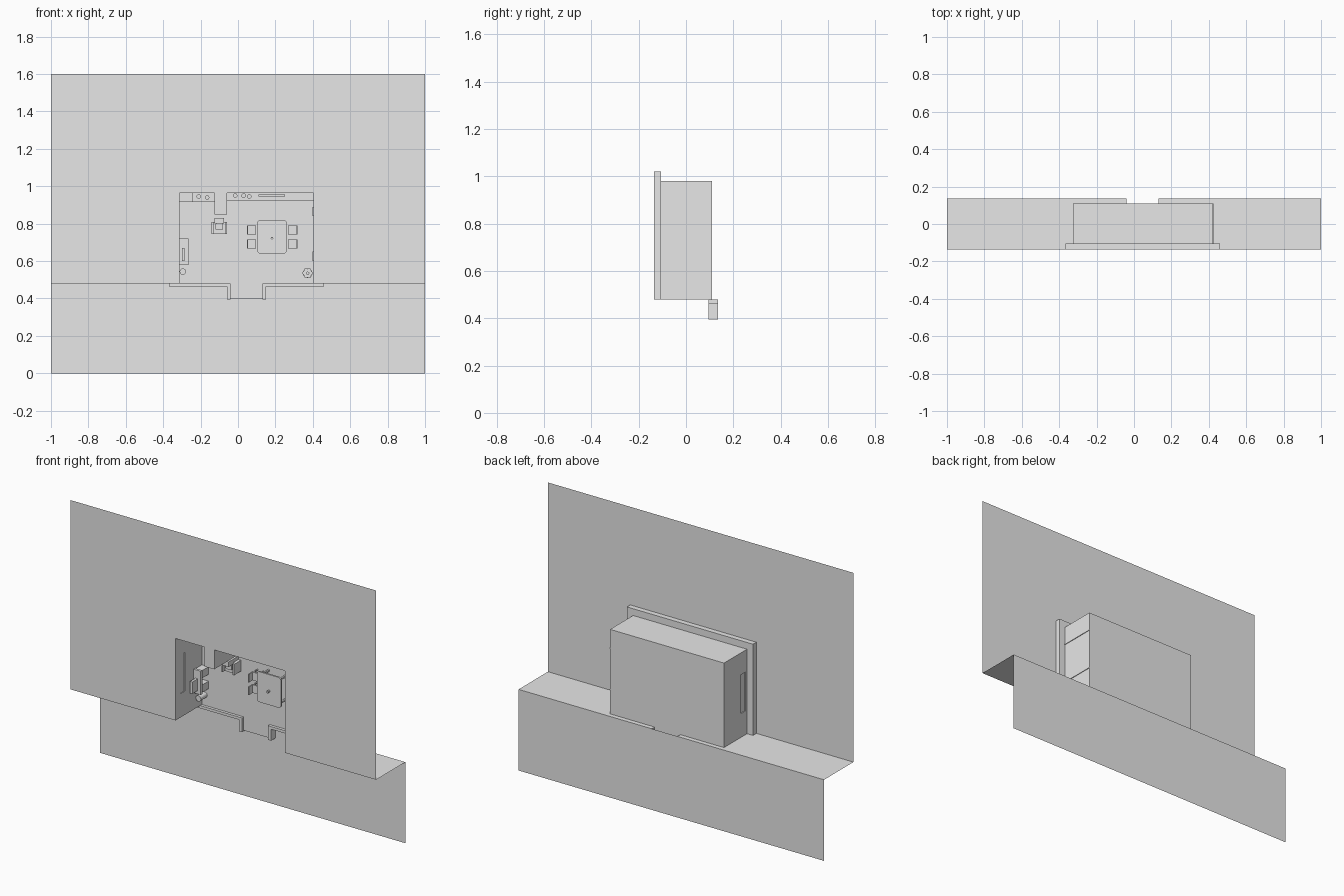
import bpy
import bmesh
from math import cos, sin, tau

cube = bpy.data.objects.get("Cube")
if cube:
    bpy.data.objects.remove(cube, do_unlink=True)

grey = bpy.data.materials.new("light grey")
grey.use_nodes = True
grey.diffuse_color = (0.8, 0.8, 0.8, 1)
grey.node_tree.nodes["Principled BSDF"].inputs["Base Color"].default_value = (0.8, 0.8, 0.8, 1)


def finish(name, bm):
    mesh = bpy.data.meshes.new(name)
    bm.to_mesh(mesh)
    bm.free()
    mesh.materials.append(grey)
    ob = bpy.data.objects.new(name, mesh)
    bpy.context.collection.objects.link(ob)
    return ob


def sheet(name, points):
    """One flat face through the points."""
    bm = bmesh.new()
    bm.faces.new([bm.verts.new(p) for p in points])
    return finish(name, bm)


def box(name, x, y, z, round_off=0):
    """Block between pairs of limits."""
    bm = bmesh.new()
    bmesh.ops.create_cube(bm, size=1)
    for v in bm.verts:
        v.co = [lo + (c + 0.5) * (hi - lo) for c, (lo, hi) in zip(v.co, (x, y, z))]
    if round_off:
        edges = [e for e in bm.edges if abs(e.verts[0].co.y - e.verts[1].co.y) > 1e-5]
        bmesh.ops.bevel(bm, geom=edges, offset=round_off, segments=3, affect='EDGES', profile=0.5)
    return finish(name, bm)


def drum(name, x, z, r, y0, y1, r2=None, sides=16):
    """Cylinder or cone standing on the floor, along y."""
    r2 = r if r2 is None else r2
    bm = bmesh.new()
    rings = [[bm.verts.new((x + q * cos(tau * i / sides), y, z + q * sin(tau * i / sides)))
              for i in range(sides)] for y, q in ((y0, r), (y1, r2))]
    for i in range(sides):
        j = (i + 1) % sides
        bm.faces.new((rings[0][i], rings[0][j], rings[1][j], rings[1][i]))
    for ring in rings:
        bm.faces.new(ring)
    bmesh.ops.recalc_face_normals(bm, faces=bm.faces)
    return finish(name, bm)


# Main levels: the room lies on its back, floor facing -y
D = 0.137            # half depth
FLOOR = 0.11
RIM = -0.105
L, R, TOP, BASE = -0.313, 0.404, 0.965, 0.48
OL, OR, OTOP = -0.326, 0.42, 0.98
PL, PR, PZ = -0.125, -0.06, 0.85    # partition
DL, DR, DZ = -0.04, 0.13, 0.4       # doorway

# Large sheets
outline = [(-1, BASE), (L, BASE), (L, TOP), (PL, TOP), (PL, PZ), (PR, PZ), (PR, TOP),
           (R, TOP), (R, BASE), (1, BASE), (1, 1.6), (-1, 1.6)]
sheet("front_sheet", [(x, -D, z) for x, z in outline])
sheet("lower_sheet", [(-1, D, 0), (1, D, 0), (1, D, BASE), (-1, D, BASE)])
for name, x0, x1, y0 in (("ledge_right", -1, OL, -D), ("ledge_left", OR, 1, -D),
                         ("ledge_back_right", OL, DL, FLOOR), ("ledge_back_left", DR, OR, FLOOR)):
    sheet(name, [(x0, y0, BASE), (x1, y0, BASE), (x1, D, BASE), (x0, D, BASE)])

# Room floor with the doorway step
floor = [(OL, BASE), (DL, BASE), (DL, DZ), (DR, DZ), (DR, BASE), (OR, BASE), (OR, OTOP), (OL, OTOP)]
sheet("room_floor", [(x, FLOOR, z) for x, z in floor])

# Room walls, the right one with a window opening
WY, WZ = (-0.09, -0.05), (0.62, 0.85)
for i, (y, z) in enumerate((((RIM, FLOOR), (BASE, WZ[0])), ((RIM, FLOOR), (WZ[1], OTOP)),
                            ((WY[1], FLOOR), WZ), ((RIM, WY[0]), WZ))):
    box(f"right_wall_{i}", (OL, L), y, z)
box("window_pane", (L - 0.008, L - 0.004), WY, WZ)
box("left_wall", (R, OR), (RIM, FLOOR), (BASE, OTOP))
box("top_wall", (L, R), (RIM, FLOOR), (TOP, OTOP))
box("partition", (PL, PR), (-D + 0.001, FLOOR), (PZ, TOP))
for z in (0.62, 0.865):
    box("left_wall_strip", (OR, OR + 0.004), (RIM, FLOOR), (z, z + 0.005))

# Collar round the front of the room
C = (-D + 0.001, RIM)
box("collar_right", (-0.365, L), C, (BASE, 1.02))
box("collar_left", (R, 0.46), C, (BASE, 1.02))
box("collar_top", (L, R), C, (TOP, 1.02))

# Low walls beside the doorway
low = (0.095, D - 0.001)
box("low_wall_right", (-0.37, -0.06), low, (0.463, 0.479))
box("low_wall_left", (0.15, 0.46), low, (0.463, 0.479))
box("door_post_right", (-0.06, DL), low, (0.395, 0.479))
box("door_post_left", (DR, 0.15), low, (0.395, 0.479))

# Dining table with four chairs
box("table_top", (0.104, 0.26), (0.03, 0.04), (0.64, 0.82), 0.015)
for x in (0.12, 0.235):
    for z in (0.655, 0.795):
        box("table_leg", (x, x + 0.01), (0.04, FLOOR), (z, z + 0.01))
drum("table_vase", 0.182, 0.722, 0.007, 0.012, 0.03, sides=8)
for side in (-1, 1):
    for z in (0.69, 0.765):
        mid = 0.182

        def span(a, b):
            return sorted((mid + side * a, mid + side * b))
        box("chair_seat", span(0.085, 0.135), (0.06, 0.07), (z - 0.024, z + 0.024))
        box("chair_back", span(0.128, 0.135), (0.025, 0.06), (z - 0.024, z + 0.024))
        for a in (0.088, 0.127):
            for dz in (-0.022, 0.016):
                box("chair_leg", span(a, a + 0.006), (0.07, FLOOR), (z + dz, z + dz + 0.006))

# Armchair below the partition
box("armchair_seat", (-0.135, -0.067), (0.065, FLOOR), (0.745, 0.81))
box("armchair_back", (-0.125, -0.075), (0.02, FLOOR), (0.80, 0.83))
for x in (-0.142, -0.068):
    box("armchair_arm", (x, x + 0.01), (0.045, FLOOR), (0.745, 0.81))
box("armchair_cushion", (-0.12, -0.08), (0.055, 0.065), (0.765, 0.80), 0.006)

# Counters along the top wall
box("counter_right", (L, PL), (0.03, FLOOR), (0.915, TOP))
box("counter_left", (PR, R), (0.03, FLOOR), (0.92, TOP))
box("tall_cabinet", (L, -0.24), (-0.03, FLOOR), (0.915, TOP))
box("wall_screen", (0.11, 0.25), (-0.04, 0.03), (0.945, 0.955))
for x, z in ((-0.21, 0.945), (-0.165, 0.94), (-0.015, 0.95), (0.03, 0.95), (0.06, 0.945)):
    drum("counter_jar", x, z, 0.012, 0.012, 0.03, sides=12)

# Desk, monitor and stool on the right wall
box("desk", (L, -0.265), (0.03, 0.045), (0.58, 0.72))
for z in (0.585, 0.67):
    box("desk_drawers", (L, -0.27), (0.045, FLOOR), (z, z + 0.045))
box("monitor", (-0.30, -0.285), (-0.02, 0.03), (0.60, 0.67))
drum("stool", -0.295, 0.543, 0.017, 0.05, FLOOR)

# Potted plant in the lower corner and pictures on the left wall
drum("plant_pot", 0.372, 0.535, 0.026, 0.05, FLOOR, 0.018)
for i in range(6):
    a = tau * i / 6
    drum("plant_leaf", 0.372 + 0.017 * cos(a), 0.535 + 0.017 * sin(a), 0.012, 0.0, 0.05, 0.003, 6)
for z in (0.60, 0.84):
    box("wall_picture", (R - 0.007, R), (-0.06, 0.01), (z, z + 0.05))
